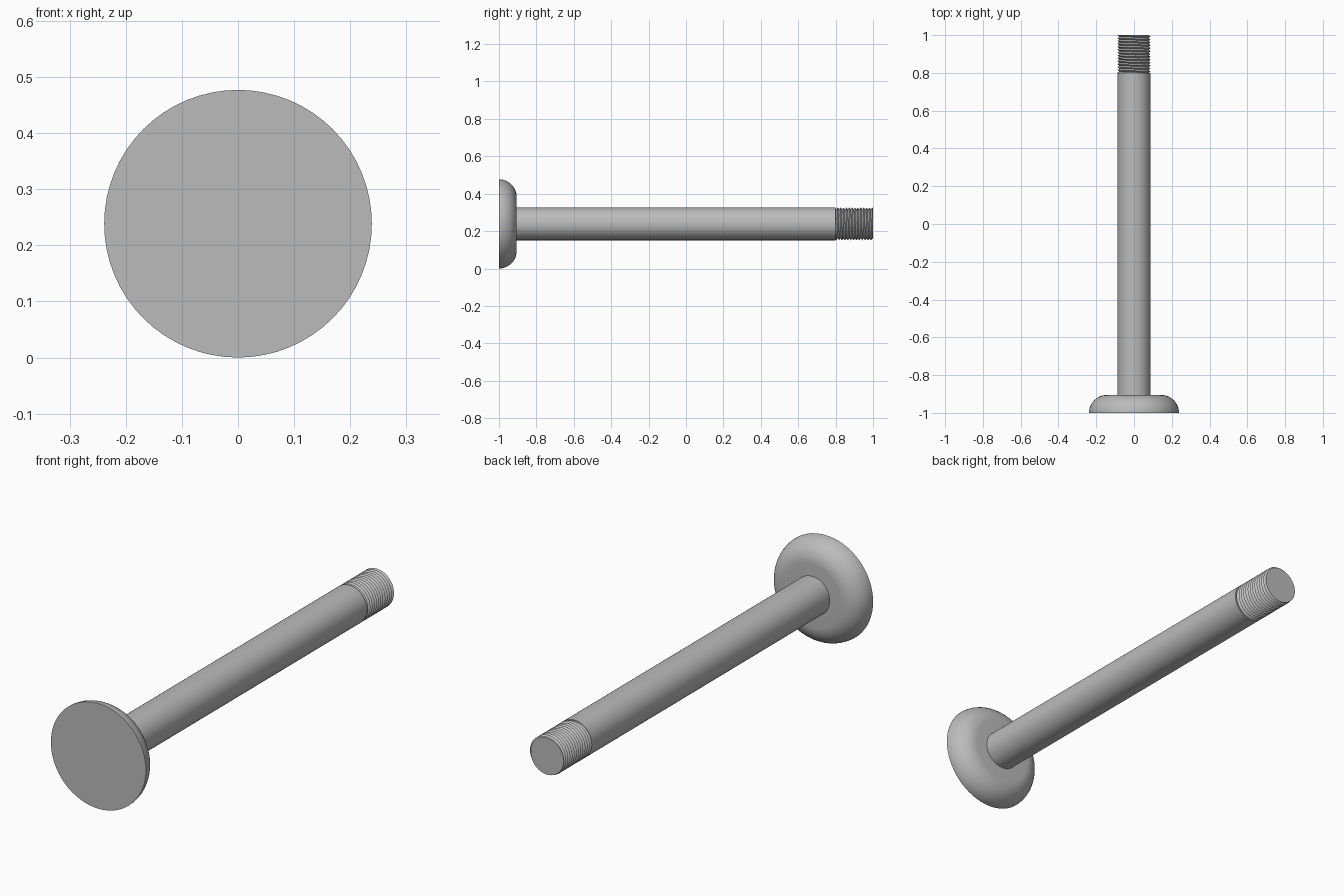
import bpy, bmesh
from math import sin, cos, pi, radians

cube = bpy.data.objects.get("Cube")
if cube:
    bpy.data.objects.remove(cube, do_unlink=True)

SEGMENTS = 64
AXIS_Z = 0.2385          # height of the bolt's axis, also the head radius
HEAD_BACK = -0.905
SHAFT_R = 0.0875
THREAD_START = 0.8

steel = bpy.data.materials.new("steel grey")
steel.use_nodes = True
GREY = (0.5, 0.5, 0.5, 1)
steel.diffuse_color = GREY
steel.node_tree.nodes["Principled BSDF"].inputs["Base Color"].default_value = GREY


def finish(name, bm):
    """Turn a bmesh into a shaded object."""
    bmesh.ops.recalc_face_normals(bm, faces=bm.faces)
    mesh = bpy.data.meshes.new(name)
    bm.to_mesh(mesh)
    bm.free()
    mesh.materials.append(steel)
    obj = bpy.data.objects.new(name, mesh)
    bpy.context.collection.objects.link(obj)
    bpy.ops.object.select_all(action='DESELECT')
    obj.select_set(True)
    bpy.context.view_layer.objects.active = obj
    bpy.ops.object.shade_smooth_by_angle(angle=radians(35))
    return obj


def sweep(profile, lead=0.0):
    """Turn (radius, y) points around the axis, advancing by lead per turn."""
    bm = bmesh.new()
    columns = []
    for i in range(SEGMENTS + 1):
        t = i / SEGMENTS
        a = 2 * pi * t
        columns.append([bm.verts.new((r * cos(a), y + lead * t, AXIS_Z + r * sin(a)))
                        for r, y in profile])
    for c, d in zip(columns, columns[1:]):
        for j in range(len(profile) - 1):
            bm.faces.new((c[j], c[j + 1], d[j + 1], d[j]))
    bmesh.ops.remove_doubles(bm, verts=bm.verts, dist=1e-5)
    return bm


def cap_ends(bm):
    bmesh.ops.holes_fill(bm, edges=[e for e in bm.edges if e.is_boundary], sides=0)


# Head: flat front face, quarter-round rim, flat back
depth = HEAD_BACK + 1
arc = [(AXIS_Z - depth + depth * cos(k * pi / 24), -1 + depth * sin(k * pi / 24))
       for k in range(13)]
bm = sweep(arc)
cap_ends(bm)
finish("head", bm)

# Plain shaft
bm = sweep([(SHAFT_R, HEAD_BACK - 0.01), (SHAFT_R, THREAD_START)])
cap_ends(bm)
finish("shaft", bm)

# Helical thread, swept past both ends and trimmed square
TURNS = 13
pitch = (1 - THREAD_START) / TURNS
root = SHAFT_R - 0.009
ridges = [(SHAFT_R if k % 2 else root, THREAD_START + (k / 2 - 2) * pitch)
          for k in range(2 * TURNS + 8)]
bm = sweep(ridges, pitch)
for y, direction in ((THREAD_START, -1), (1, 1)):
    bmesh.ops.bisect_plane(bm, geom=bm.verts[:] + bm.edges[:] + bm.faces[:],
                           plane_co=(0, y, 0), plane_no=(0, direction, 0),
                           clear_outer=True)
cap_ends(bm)
finish("thread", bm)
